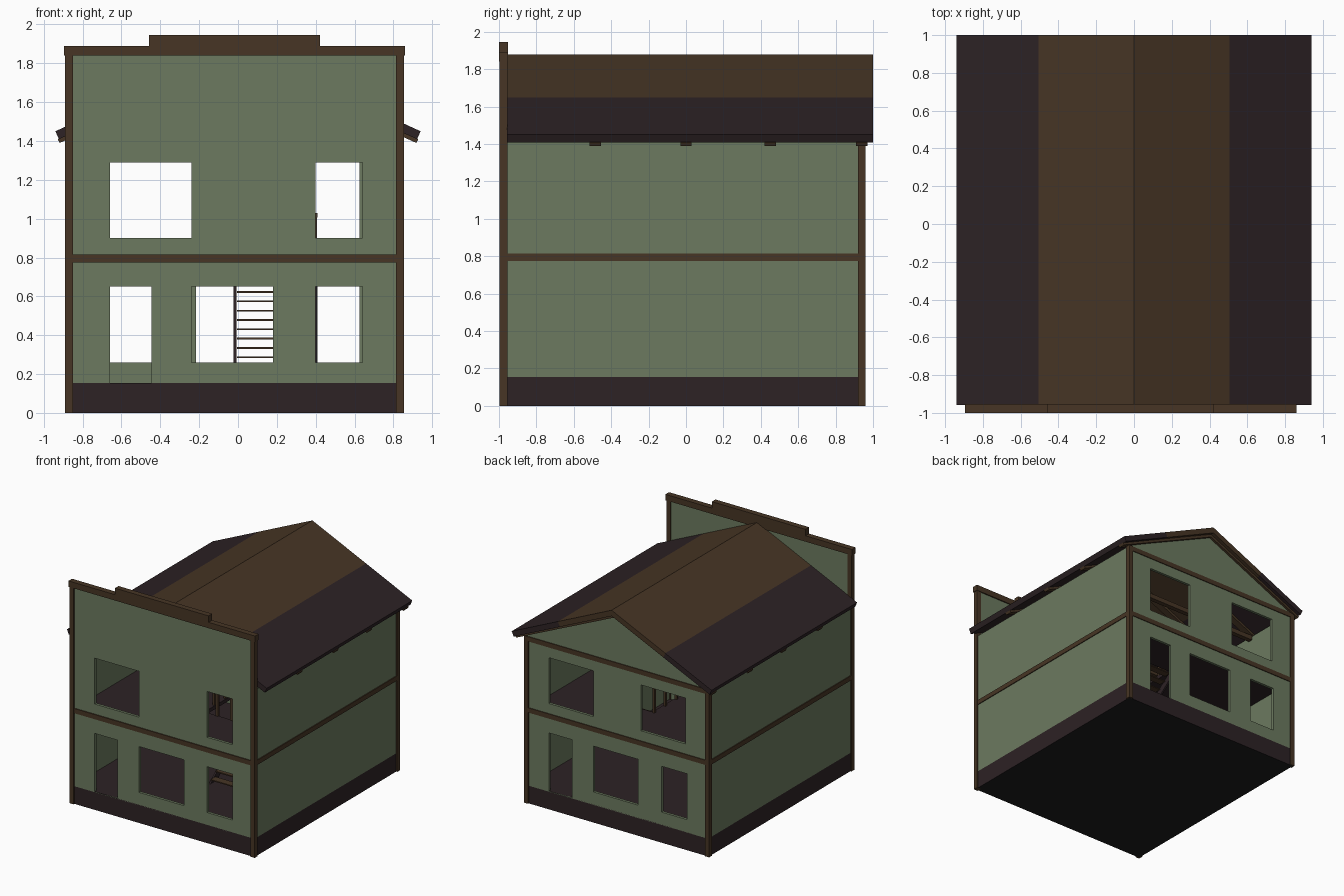
import bpy
import bmesh
from math import radians
from mathutils import Vector

if "Cube" in bpy.data.objects:
    bpy.data.objects.remove(bpy.data.objects["Cube"], do_unlink=True)


def material(name, rgb):
    m = bpy.data.materials.new(name)
    m.use_nodes = True
    m.diffuse_color = (*rgb, 1)
    node = m.node_tree.nodes["Principled BSDF"]
    node.inputs["Base Color"].default_value = (*rgb, 1)
    node.inputs["Roughness"].default_value = 0.9
    return m


GREEN = material("sage green", (0.15, 0.195, 0.115))
BROWN = material("timber brown", (0.063, 0.036, 0.018))
PLUM = material("dark plum", (0.026, 0.016, 0.018))
BLACK = material("underside black", (0.012, 0.012, 0.012))

CX = -0.0175               # centre line of the walls
FRONT, BACK = -0.985, 0.95  # outer wall faces
HALF = 0.862               # half width of the walls
EAVE = 1.42
STOREY = 0.795


def box(name, x, y, z, mat):
    """Box from (low, high) pairs."""
    bm = bmesh.new()
    bmesh.ops.create_cube(bm, size=1)
    lo, hi = (Vector(v) for v in zip(x, y, z))
    for v in bm.verts:
        v.co = [(a + b) / 2 + c * (b - a) for a, b, c in zip(lo, hi, v.co)]
    me = bpy.data.meshes.new(name)
    bm.to_mesh(me)
    bm.free()
    me.materials.append(mat)
    ob = bpy.data.objects.new(name, me)
    bpy.context.collection.objects.link(ob)
    return ob


def rect(x0, x1, z0, z1):
    return [(x0, z0), (x1, z0), (x1, z1), (x0, z1)]


def slab(name, loops, span, mat, upright=True):
    """Filled outline with holes, thickened along y (upright) or z."""
    cu = bpy.data.curves.new(name, "CURVE")
    cu.dimensions, cu.fill_mode = "2D", "BOTH"
    cu.extrude = abs(span[1] - span[0]) / 2
    for loop in loops:
        sp = cu.splines.new("POLY")
        sp.points.add(len(loop) - 1)
        for p, (a, b) in zip(sp.points, loop):
            p.co = (a, b, 0, 1)
        sp.use_cyclic_u = True
    cu.materials.append(mat)
    ob = bpy.data.objects.new(name, cu)
    bpy.context.collection.objects.link(ob)
    mid = (span[0] + span[1]) / 2
    ob.location = (0, mid, 0) if upright else (0, 0, mid)
    if upright:
        ob.rotation_euler.x = radians(90)
    bpy.ops.object.select_all(action="DESELECT")
    ob.select_set(True)
    bpy.context.view_layer.objects.active = ob
    bpy.ops.object.convert(target="MESH")
    for p in ob.data.polygons:
        p.use_smooth = False
    return ob


# Foundation, black underneath
base = box("foundation", (CX - HALF, CX + HALF), (FRONT, BACK), (0, 0.155), PLUM)
base.data.materials.append(BLACK)
for face in base.data.polygons:
    face.material_index = int(face.normal.z < -0.5)

# Front and back walls with openings
door = rect(-0.66, -0.445, 0.155, 0.65)
middle = rect(-0.24, 0.18, 0.26, 0.65)
small = rect(0.40, 0.64, 0.26, 0.65)
upper_wide = rect(-0.66, -0.24, 0.90, 1.29)
upper_small = rect(0.40, 0.64, 0.90, 1.29)


def turned(loop):
    return [(2 * CX - x, z) for x, z in loop]


slab("front_wall", [rect(CX - HALF, CX + HALF, 0.15, 1.85),
                    door, middle, small, upper_wide, upper_small],
     (FRONT, -0.962), GREEN)
gable = [(CX - HALF, 0.15), (CX + HALF, 0.15), (CX + HALF, EAVE),
         (0, 1.82), (CX - HALF, EAVE)]
slab("back_wall", [gable] + [turned(o) for o in (door, middle, small, upper_wide)]
     + [upper_wide], (0.927, BACK), GREEN)

# Side walls, corner posts and horizontal bands
for side, s in (("right", -1), ("left", 1)):
    def xs(a, b):
        return sorted((CX + s * a, CX + s * b))
    box(side + "_wall", xs(HALF - 0.02, HALF), (-0.97, 0.94), (0.15, EAVE), GREEN)
    box(side + "_front_post", xs(0.832, 0.872), (-0.996, -0.955), (0, 1.85), BROWN)
    box(side + "_back_post", xs(0.832, 0.872), (0.92, 0.96), (0, EAVE), BROWN)
    box(side + "_storey_band", xs(HALF - 0.01, 0.869), (-0.96, 0.93),
        (STOREY - 0.02, STOREY + 0.02), BROWN)
across = (CX - 0.835, CX + 0.835)
for name, y, z in (("front_storey_band", (-0.993, -0.975), STOREY),
                   ("back_storey_band", (0.94, 0.957), STOREY),
                   ("gable_band", (0.94, 0.957), 1.40)):
    box(name, across, y, (z - 0.02, z + 0.02), BROWN)

# Cornice on the false front
box("cornice", (CX - 0.878, CX + 0.878), (-1, -0.952), (1.84, 1.89), BROWN)
box("cornice_crown", (CX - 0.44, CX + 0.44), (-1, -0.952), (1.89, 1.945), BROWN)

# Roof halves in two colours, with rafters below
for side, s in (("right", -1), ("left", 1)):
    def prof(*pts):
        return [[(s * x, z) for x, z in pts]]
    slab(side + "_upper_roof", prof((0, 1.88), (0.505, 1.649), (0.487, 1.608), (0, 1.83)),
         (-0.957, 1), BROWN)
    slab(side + "_lower_roof", prof((0.505, 1.649), (0.94, 1.45), (0.922, 1.409), (0.487, 1.608)),
         (-0.957, 1), PLUM)
    for y in (-0.485, 0, 0.45, 0.94):
        slab(side + "_rafter", prof((0, 1.832), (0.928, 1.408), (0.918, 1.39), (0, 1.805)),
             (y - 0.03, y + 0.03), BROWN)
for y in (-0.485, 0, 0.45):
    box("tie_beam", across, (y - 0.02, y + 0.02), (1.38, 1.42), BROWN)

# Upper floor with a stairwell
slab("upper_floor", [rect(CX - 0.85, CX + 0.85, -0.97, 0.94), rect(0, 0.385, -0.45, 0.45)],
     (0.775, 0.805), PLUM, upright=False)

# Open staircase rising to the back
STEPS, RISE, RUN, START = 13, 0.048, 0.062, -0.36
for i in range(STEPS):
    y, z = START + i * RUN, 0.195 + i * RISE
    box("stair_tread", (-0.005, 0.39), (y, y + RUN), (z - 0.009, z), BROWN)
for x in (-0.03, 0.385):
    ob = slab("stair_stringer", [[(START, 0.155), (START + 0.09, 0.155),
                                  (0.45, 0.72), (0.45, 0.79)]], (0, 0.015), PLUM)
    ob.rotation_euler = (radians(90), 0, radians(90))
    ob.location = (x + 0.015, 0, 0)

# Stairwell railing on three sides
for x in (-0.015, 0.397):
    for i in range(7):
        y = -0.45 + i * 0.15
        box("railing_post", (x - 0.01, x + 0.01), (y - 0.01, y + 0.01), (0.8, 1.02), BROWN)
    box("side_handrail", (x - 0.013, x + 0.013), (-0.46, 0.46), (1.005, 1.03), BROWN)
for i in range(1, 3):
    x = -0.015 + i * 0.137
    box("railing_post", (x - 0.01, x + 0.01), (-0.46, -0.44), (0.8, 1.02), BROWN)
box("end_handrail", (-0.015, 0.397), (-0.463, -0.437), (1.005, 1.03), BROWN)
